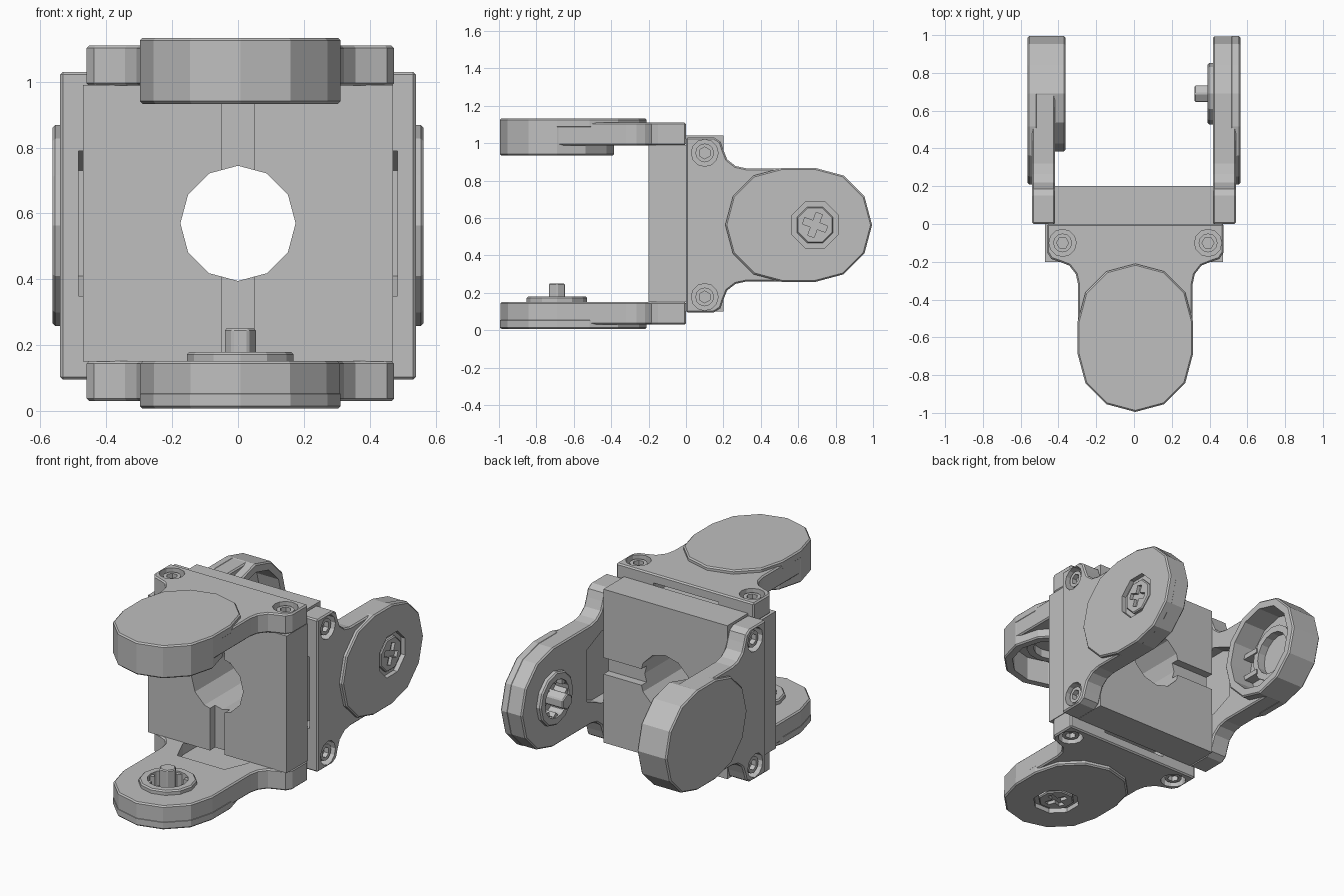
import bpy, bmesh, math
from mathutils import Matrix

if "Cube" in bpy.data.objects:
    bpy.data.objects.remove(bpy.data.objects["Cube"], do_unlink=True)

grey = bpy.data.materials.new("plain_grey")
grey.use_nodes = True
colour = (0.52, 0.52, 0.52, 1)
grey.diffuse_color = colour
grey.node_tree.nodes["Principled BSDF"].inputs["Base Color"].default_value = colour

CX, HEAD_Y, R = 0.007, -0.69, 0.303
parts = []


def ring(r, n, x=0.0, y=0.0, phase=0.0):
    return [(x + r * math.cos(phase + math.tau * i / n),
             y + r * math.sin(phase + math.tau * i / n)) for i in range(n)]


def rect(x0, x1, y0, y1):
    return [(x0, y0), (x1, y0), (x1, y1), (x0, y1)]


def stadium(r, ya, yb):
    """Rounded slot along y, with six facets at each end."""
    arc = [math.pi * i / 6 for i in range(7)]
    top = [(CX + r * math.cos(a), ya + r * math.sin(a)) for a in arc]
    return top + [(CX - r * math.cos(a), yb - r * math.sin(a)) for a in arc]


def prism(name, pts, z0, z1, bevel=0.0, axis="z", keep=True):
    """Extrude an outline between two levels along z or y."""
    bm = bmesh.new()
    rows = []
    for z in (z0, z1):
        rows.append([bm.verts.new((x, y, z) if axis == "z" else (x, z, y)) for x, y in pts])
    bm.faces.new(rows[0])
    bm.faces.new(rows[1])
    for i in range(len(pts)):
        j = (i + 1) % len(pts)
        bm.faces.new((rows[0][i], rows[0][j], rows[1][j], rows[1][i]))
    bmesh.ops.recalc_face_normals(bm, faces=bm.faces)
    mesh = bpy.data.meshes.new(name)
    bm.to_mesh(mesh)
    bm.free()
    mesh.materials.append(grey)
    ob = bpy.data.objects.new(name, mesh)
    bpy.context.collection.objects.link(ob)
    if bevel:
        mod = ob.modifiers.new("edge", "BEVEL")
        mod.width, mod.segments = bevel, 1
        mod.limit_method, mod.angle_limit = "ANGLE", math.radians(50)
    if keep:
        parts.append(ob)
    return ob


def cutter(pts, z0, z1, axis="z"):
    ob = prism("cutter", pts, z0, z1, axis=axis, keep=False)
    ob.hide_render = True
    return ob


def cut(ob, *cutters):
    """Subtract the cutters, bake the result and remove them."""
    for c in cutters:
        mod = ob.modifiers.new("cut", "BOOLEAN")
        mod.operation, mod.solver, mod.object = "DIFFERENCE", "EXACT", c
    dg = bpy.context.evaluated_depsgraph_get()
    mesh = bpy.data.meshes.new_from_object(ob.evaluated_get(dg))
    ob.modifiers.clear()
    ob.data = mesh
    for c in cutters:
        bpy.data.objects.remove(c, do_unlink=True)


# Centre block with round bore and a groove across its face
block = prism("centre_block", rect(-0.47, 0.47, -0.42, 0.42), -0.2, 0, axis="y")
cut(block,
    cutter(ring(0.175, 12), -0.3, 0.1, "y"),
    cutter(rect(-0.05, 0.05, -0.5, 0.5), -0.3, -0.15, "y"))

# Arm outline: wide screw foot, narrow neck, round head
half = [(0.467, 0), (0.467, -0.15), (0.445, -0.185), (0.40, -0.2), (0.35, -0.22),
        (0.315, -0.265), (R, -0.32)]
head = [(R * math.cos(a), HEAD_Y - R * math.sin(a)) for a in
        [math.pi * i / 6 for i in range(7)]]
outline = [(CX + x, y) for x, y in half + head + [(-x, y) for x, y in reversed(half)]]
pocket = [(-0.22, 0.05), (0.22, 0.05), (0.22, -0.22), (0.16, -0.36), (-0.16, -0.36), (-0.22, -0.22)]

for side, s in (("upper", 1), ("lower", -1)):
    arm = prism(side + "_arm", outline, s * 0.418, s * 0.54, 0.008)
    pad = prism(side + "_head_pad", stadium(0.305, -0.515, HEAD_Y), s * 0.51, s * 0.563, 0.008)
    cuts = [cutter(pocket, s * 0.3, s * 0.485)]

    # Counterbored socket screws in both foot corners
    for x in (-0.385 + CX, 0.385 + CX):
        cuts.append(cutter(ring(0.072, 12, x, -0.1), s * 0.485, s * 0.6))
        screw = prism(side + "_foot_screw", ring(0.05, 12, x, -0.1), s * 0.47, s * 0.525)
        cut(screw, cutter(ring(0.032, 6, x, -0.1), s * 0.495, s * 0.6))

    if side == "upper":
        # Deep hollow head with an inner ring and stiffening ribs
        cup = prism("bearing_cup", ring(0.305, 12, CX, HEAD_Y), 0.363, 0.53, 0.008)
        cut(cup, cutter(ring(0.255, 12, CX, HEAD_Y), 0.2, 0.6))
        cuts.append(cutter(ring(0.255, 12, CX, HEAD_Y), 0.2, 0.6))
        inner = prism("bearing_ring", ring(0.17, 16, CX, HEAD_Y), 0.46, 0.52)
        cut(inner, cutter(ring(0.13, 16, CX, HEAD_Y), 0.2, 0.6))
        for x in (-0.07, 0.07):
            prism("cup_rib", rect(CX + x - 0.015, CX + x + 0.015, -0.56, -0.42), 0.45, 0.52)
    else:
        # Splined cup with a hexagonal drive shaft inside
        collar = prism("drive_collar", ring(0.162, 12, CX, HEAD_Y), -0.45, -0.39, 0.008)
        cut(collar, cutter(ring(0.115, 16, CX, HEAD_Y), -0.6, -0.2))
        cuts.append(cutter(ring(0.115, 16, CX, HEAD_Y), -0.48, -0.2))
        prism("drive_shaft", ring(0.05, 6, CX, HEAD_Y), -0.5, -0.32, 0.006)
        for x, y in ring(0.108, 8, CX, HEAD_Y):
            prism("spline_tooth", ring(0.02, 4, x, y, math.atan2(y - HEAD_Y, x - CX)), -0.49, -0.4)

        # Recessed cross-head screw on the outer face
        cut(pad, cutter(ring(0.135, 8, CX, HEAD_Y, math.pi / 8), -0.535, -0.7))
        cut(arm, *cuts, cutter(ring(0.135, 8, CX, HEAD_Y, math.pi / 8), -0.535, -0.7))
        cuts = []
        bolt = prism("head_screw", ring(0.105, 8, CX, HEAD_Y, math.pi / 8), -0.5, -0.555, 0.006)
        a, b = 0.065, 0.018
        cross = [(b, b), (b, a), (-b, a), (-b, b), (-a, b), (-a, -b),
                 (-b, -b), (-b, -a), (b, -a), (b, -b), (a, -b), (a, b)]
        c, d = math.cos(0.35), math.sin(0.35)
        cross = [(CX + x * c - y * d, HEAD_Y + x * d + y * c) for x, y in cross]
        cut(bolt, cutter(cross, -0.53, -0.7))
    if cuts:
        cut(arm, *cuts)

# Front half upright; matching rear half turned about and rolled a quarter turn
lift = Matrix.Translation((0, 0, 0.57))
turn = Matrix(((0, 0, -1, 0), (0, -1, 0, 0), (-1, 0, 0, 0), (0, 0, 0, 1)))
for ob in parts:
    rear = ob.copy()
    rear.name = "rear_" + ob.name
    bpy.context.collection.objects.link(rear)
    rear.matrix_world = lift @ turn
    ob.name = "front_" + ob.name
    ob.matrix_world = lift
